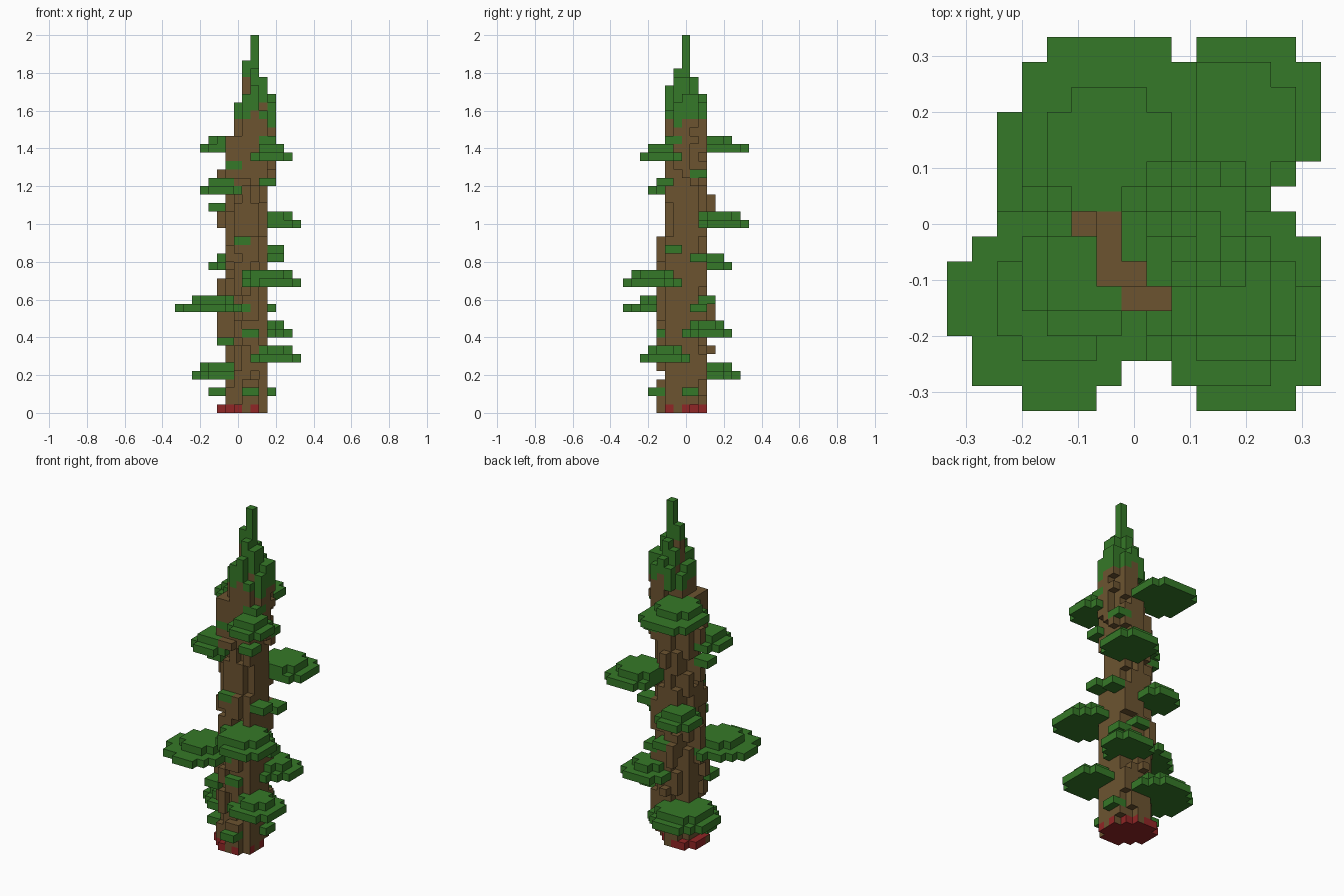
import bpy, bmesh, random
from mathutils import Vector

random.seed(11)
cube = bpy.data.objects.get("Cube")
if cube:
    bpy.data.objects.remove(cube, do_unlink=True)

HEIGHT = 45            # blocks from ground to tip
V = 2 / HEIGHT         # block size
MID = 7                # index of the central block


def material(name, rgb):
    m = bpy.data.materials.new(name)
    m.use_nodes = True
    color = (*rgb, 1)
    m.diffuse_color = color
    m.node_tree.nodes["Principled BSDF"].inputs["Base Color"].default_value = color
    return m


GREEN, BROWN, RED = 0, 1, 2
MATS = [material("needle green", (0.036, 0.19, 0.021)),
        material("bark brown", (0.15, 0.088, 0.03)),
        material("root red", (0.28, 0.019, 0.019))]

parts = {}             # part name -> {block: colour}
filled = set()


def put(part, cell, color):
    if cell not in filled:
        filled.add(cell)
        parts.setdefault(part, {})[cell] = color


def disc(ci, cj, r):
    """Blocks of one layer whose centres lie within r of the given point."""
    return [(i, j) for i in range(15) for j in range(15)
            if (i - ci) ** 2 + (j - cj) ** 2 <= r * r]


# Layered branch pads: layer, centre, radius
PADS = [(4, 5.5, 9.5, 4.2), (5, 5.5, 9.5, 3), (6, 11.5, 4.5, 3), (7, 11.5, 4.5, 2),
        (9, 10.5, 9.7, 3), (10, 10.5, 9.5, 2), (12, 3.9, 3.9, 4.18), (13, 4, 4, 2.3),
        (15, 11.3, 2.8, 3.47), (16, 10.8, 3, 2.9), (17, 6, 10, 2.3), (18, 6, 10, 1.5),
        (22, 11.5, 11.5, 3), (23, 11, 11, 2.3), (26, 5, 5, 2.3), (27, 5, 5, 1.5),
        (30, 11, 4, 2.3), (31, 11, 4, 1.5), (31, 6, 11, 3.7), (32, 6, 10, 2.3)]
for k, ci, cj, r in PADS:
    for i, j in disc(ci, cj, r):
        put("branch_pads", (i, j, k), GREEN)

# Small twigs, two blocks square
TWIGS = [(2, 10.5, 7.5), (2, 8.5, 3.5), (2, 4.5, 6.5), (8, 5.5, 4.5), (9, 8.5, 4.5),
         (12, 10.5, 8.5), (13, 8.5, 9.5), (18, 11.5, 8.5), (19, 11.5, 5.5),
         (20, 7.5, 4.5), (24, 4.5, 6.5), (27, 10.5, 4.5), (28, 10.5, 8.5),
         (29, 6.5, 5.5), (32, 10.5, 5.5)]
for k, ci, cj in TWIGS:
    for i, j in disc(ci, cj, 0.8):
        put("twigs", (i, j, k), GREEN)

# Root base, slightly longer along one diagonal
for i, j in disc(7.5, 6.5, 3):
    if abs((i - 7.5) + (j - 6.5)) <= 3:
        put("root_base", (i, j, 0), RED)


# Trunk: solid core with broken vertical bark ridges, leaning as it rises
def trunk(ci, cj, core, rim, start, end):
    for i, j in disc(ci, cj, core):
        for k in range(start, end):
            put("trunk", (i, j, k), BROWN)
    for i, j in disc(ci, cj, rim):
        k = start
        on = random.random() < 0.6
        while k < end:
            run = random.randint(2, 4) if on else random.randint(1, 4)
            for z in range(k, min(k + run, end)):
                if on:
                    put("trunk", (i, j, z), BROWN)
            k += run
            on = not on


trunk(8.2, 7, 2.1, 2.7, 1, 27)
trunk(8, 6.6, 1, 2.85, 1, 21)
trunk(8.5, 7, 2.2, 2.7, 27, 33)
trunk(9, 7, 2.1, 2.3, 31, 35)

# Bark knots standing out from the trunk: column, first and last layer
KNOTS = [(5, 6, 9, 12), (5, 7, 11, 16), (5, 7, 22, 25), (5, 7, 27, 29),
         (8, 10, 7, 8), (7, 10, 11, 14), (8, 10, 24, 26), (6, 6, 27, 33),
         (6, 5, 27, 33), (7, 5, 27, 33), (7, 4, 27, 28), (8, 4, 27, 28)]
for i, j, low, high in KNOTS:
    for k in range(low, high):
        put("trunk", (i, j, k), BROWN)

# Crown: stepped columns with green tips over bark, ending in a spire
for i, j in disc(9, 7, 2.8):
    d = ((i - 9) ** 2 + (j - 7) ** 2) ** 0.5
    if d == 0:
        top, tip = HEIGHT, 5
    else:
        top = min(42, round(44 - 3.2 * d) + random.choice((-1, 0, 0, 1)))
        tip = random.randint(2, 3)
    for k in range(34, top):
        put("crown", (i, j, k), GREEN if k >= top - tip else BROWN)

# Turn each part into a mesh, keeping only exposed block faces
AXES = [Vector(a) for a in ((1, 0, 0), (0, 1, 0), (0, 0, 1))]
for name, cells in parts.items():
    bm = bmesh.new()
    for cell, color in cells.items():
        centre = Vector((cell[0] - MID, cell[1] - MID, cell[2] + 0.5))
        for a in range(3):
            for s in (-1, 1):
                n = AXES[a] * s
                if tuple(int(c + d) for c, d in zip(cell, n)) in filled:
                    continue
                u, w = AXES[(a + 1) % 3] / 2, AXES[(a + 2) % 3] / 2
                ring = [centre + n / 2 + p * u + q * w
                        for p, q in ((-1, -1), (1, -1), (1, 1), (-1, 1))]
                if s < 0:
                    ring.reverse()
                face = bm.faces.new([bm.verts.new(p * V) for p in ring])
                # Bark streaks run down the sides of the red base
                streak = (a == 1 and cell[0] in (8, 10)) or (a == 0 and cell[1] in (4, 6))
                face.material_index = BROWN if color == RED and streak else color
    bmesh.ops.remove_doubles(bm, verts=bm.verts, dist=V / 100)
    mesh = bpy.data.meshes.new(name)
    bm.to_mesh(mesh)
    bm.free()
    for m in MATS:
        mesh.materials.append(m)
    bpy.context.scene.collection.objects.link(bpy.data.objects.new(name, mesh))
